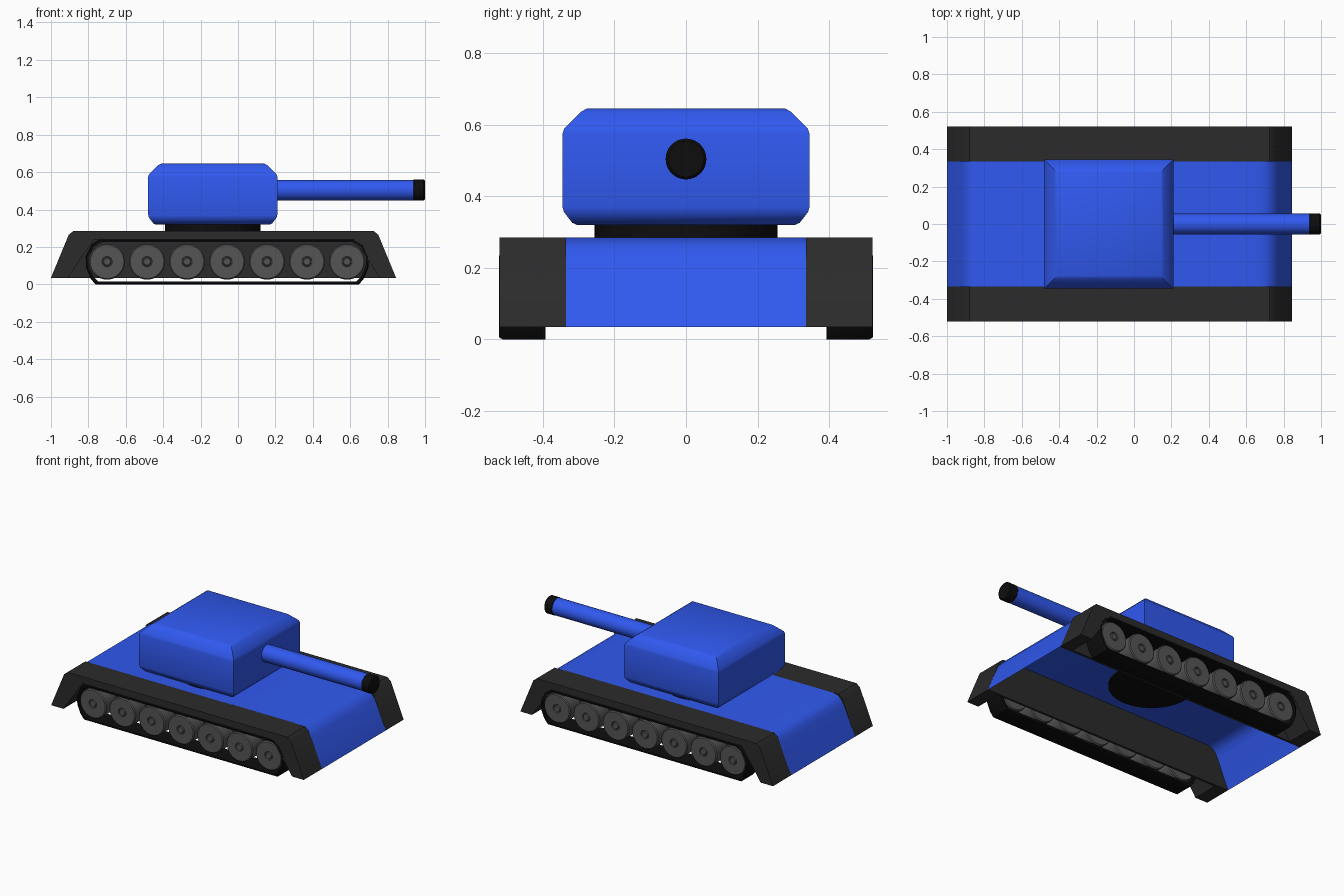
import bpy, bmesh, math

if "Cube" in bpy.data.objects:
    bpy.data.objects.remove(bpy.data.objects["Cube"])

def material(name, rgb):
    m = bpy.data.materials.new(name)
    m.diffuse_color = (*rgb, 1)
    m.use_nodes = True
    m.node_tree.nodes["Principled BSDF"].inputs["Base Color"].default_value = m.diffuse_color
    return m

BLUE = material("blue_paint", (0.03, 0.10, 0.87))
DARK = material("dark_grey", (0.024, 0.024, 0.024))
BLACK = material("black", (0.004, 0.004, 0.004))
GREY = material("wheel_grey", (0.09, 0.09, 0.09))

def finish(name, bm, mat, mirror=False, angle=35, recalc=True):
    if recalc:
        bmesh.ops.recalc_face_normals(bm, faces=bm.faces)
    me = bpy.data.meshes.new(name)
    bm.to_mesh(me)
    bm.free()
    ob = bpy.data.objects.new(name, me)
    bpy.context.collection.objects.link(ob)
    me.materials.append(mat)
    if mirror:
        ob.modifiers.new("Mirror", 'MIRROR').use_axis = (False, True, False)
    bpy.ops.object.select_all(action='DESELECT')
    ob.select_set(True)
    bpy.context.view_layer.objects.active = ob
    bpy.ops.object.shade_smooth_by_angle(angle=math.radians(angle))
    return ob

def skin(bm, loops, closed=True, wrap=False, caps=False):
    """Bridge successive loops of points with quads."""
    rows = [[bm.verts.new(p) for p in lp] for lp in loops]
    n = len(rows[0])
    for a, b in zip(rows, rows[1:] + ([rows[0]] if wrap else [])):
        for i in range(n if closed else n - 1):
            j = (i + 1) % n
            bm.faces.new((a[i], a[j], b[j], b[i]))
    if caps:
        bm.faces.new(rows[0])
        bm.faces.new(rows[-1])

def at_y(profile, y):
    return [(x, y, z) for x, z in profile]

def prism(name, profile, y0, y1, mat, mirror=False):
    bm = bmesh.new()
    skin(bm, [at_y(profile, y0), at_y(profile, y1)], caps=True)
    return finish(name, bm, mat, mirror)

def lathe(bm, rings, origin, axis, n=32):
    """Rings of (radius, offset) about an axis through origin."""
    ox, oy, oz = origin
    loops = []
    for r, d in rings:
        lp = []
        for i in range(n):
            t = 2 * math.pi * i / n
            u, v = r * math.cos(t), r * math.sin(t)
            p = {'X': (d, u, v), 'Y': (u, d, v), 'Z': (u, v, d)}[axis]
            lp.append((ox + p[0], oy + p[1], oz + p[2]))
        loops.append(lp)
    skin(bm, loops, caps=True)

# Hull: open sheet with rounded shoulders
hull = [(-1.0, .035), (-.922, .215), (-.905, .25), (-.88, .275), (-.84, .285),
        (.64, .285), (.70, .278), (.735, .26), (.765, .225), (.845, .035)]
bm = bmesh.new()
skin(bm, [at_y(hull, -.335), at_y(hull, .335)], closed=False)
finish("hull", bm, BLUE)

# Fenders: arch over each track plus inner side wall
outer = [(-1.0, .035), (-.905, .265), (-.88, .285), (.725, .285), (.75, .265), (.845, .035)]
arch = outer + [(.76, .035), (.62, .24), (-.77, .24), (-.91, .035)]
prism("fender", arch, .335, .521, DARK, mirror=True)
prism("fender_inner_wall", hull, .330, .345, DARK, mirror=True)

# Tracks: closed band around the wheels
CX, CZ = -.0575, .12
half = [(.705, 0), (.73, .03), (.755, .09), (.757, .15), (.725, .215), (.685, .24)]
band = [(CX + x, z) for x, z in half] + [(CX - x, z) for x, z in reversed(half)]
T = .015
inner = [(CX + (x - CX) * (1 - T / .757), CZ + (z - CZ) * (1 - T / CZ)) for x, z in band]
bm = bmesh.new()
skin(bm, [at_y(band, .393), at_y(band, .512),
          [(CX + (x - CX) * .994, .522, CZ + (z - CZ) * .95) for x, z in band],
          at_y(inner, .522), at_y(inner, .393)], wrap=True)
finish("track", bm, BLACK, mirror=True)

# Road wheels: seven per side with a small hub
bm = bmesh.new()
for i in range(7):
    lathe(bm, [(.09, .398), (.096, .404), (.096, .508), (.09, .514), (.028, .514),
               (.026, .507), (.022, .507), (.018, .513)], (-.70 + i * .2138, 0, .121), 'Y')
finish("road_wheels", bm, GREY, mirror=True)

# Turret ring
bm = bmesh.new()
lathe(bm, [(.255, .275), (.255, .335)], (-.135, 0, 0), 'Z', 48)
finish("turret_ring", bm, BLACK)

# Turret: box with chamfered top and softened base
bm = bmesh.new()
loops = []
for z, d in [(.32, .04), (.326, .027), (.356, .004), (.37, 0), (.575, 0),
             (.59, .005), (.636, .052), (.645, .068)]:
    x0, x1, y = -.48 + d, .21 - d, .345 - d
    loops.append([(x0, -y, z), (x1, -y, z), (x1, y, z), (x0, y, z)])
skin(bm, loops, caps=True)
finish("turret", bm, BLUE, angle=40)

# Gun barrel and muzzle
bm = bmesh.new()
lathe(bm, [(.055, .15), (.055, .95)], (0, 0, .504), 'X')
finish("barrel", bm, BLUE)
bm = bmesh.new()
lathe(bm, [(.054, .938), (.057, .942), (.057, .993), (.05, 1.0)], (0, 0, .504), 'X')
finish("muzzle", bm, BLACK)
